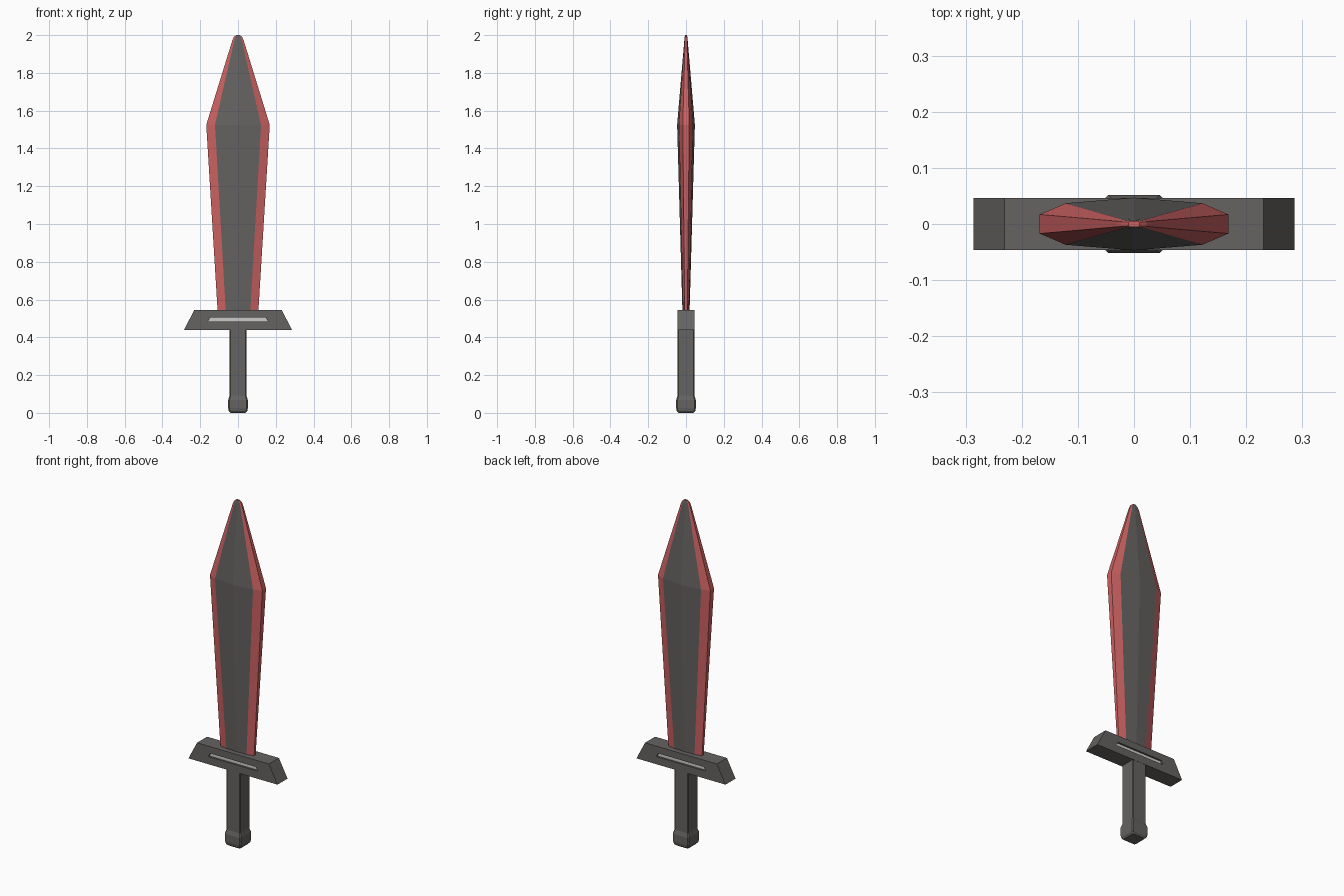
import bpy, bmesh

if "Cube" in bpy.data.objects:
    bpy.data.objects.remove(bpy.data.objects["Cube"])


def material(name, rgb):
    m = bpy.data.materials.new(name)
    m.diffuse_color = (*rgb, 1)
    m.use_nodes = True
    m.node_tree.nodes["Principled BSDF"].inputs["Base Color"].default_value = m.diffuse_color
    return m


DARK = material("dark_grey", (0.13, 0.125, 0.12))
RED = material("red_edge", (0.6, 0.12, 0.12))
LIGHT = material("light_grey", (0.6, 0.6, 0.6))


def loft(name, rings, mats, column_mats=None):
    """Skin a stack of equal-length closed rings and cap both ends."""
    bm = bmesh.new()
    rows = [[bm.verts.new(p) for p in ring] for ring in rings]
    n = len(rows[0])
    for a, b in zip(rows, rows[1:]):
        for i in range(n):
            j = (i + 1) % n
            f = bm.faces.new((a[i], a[j], b[j], b[i]))
            f.material_index = column_mats[i] if column_mats else 0
    bm.faces.new(rows[0][::-1])
    cap = bm.faces.new(rows[-1])
    cap.material_index = len(mats) - 1
    bmesh.ops.recalc_face_normals(bm, faces=bm.faces[:])
    me = bpy.data.meshes.new(name)
    bm.to_mesh(me)
    bm.free()
    for m in mats:
        me.materials.append(m)
    ob = bpy.data.objects.new(name, me)
    bpy.context.collection.objects.link(ob)
    return ob


def square(h, z, c):
    """Square ring of half-size h with chamfered corners c."""
    k = h - c
    return [(x, y, z) for x, y in ((-k, -h), (k, -h), (h, -k), (h, k),
                                   (k, h), (-k, h), (-h, k), (-h, -k))]


def trapezoid(name, low, high, z0, z1, y0, y1, mat):
    ring = [(-low, z0), (low, z0), (high, z1), (-high, z1)]
    return loft(name, [[(x, y, z) for x, z in ring] for y in (y0, y1)], [mat])


def blade_ring(z, inner, outer, ridge, mid, edge):
    half = [(0, -ridge), (inner, -mid), (outer, -edge), (outer, edge), (inner, mid)]
    pts = half + [(-x, -y) for x, y in half]
    return [(x, y, z) for x, y in pts]


# Blade: dark ridged core with red bevelled edges
loft("blade", [
    blade_ring(0.54, 0.065, 0.108, 0.019, 0.015, 0.007),
    blade_ring(1.525, 0.122, 0.168, 0.047, 0.037, 0.017),
    blade_ring(1.972, 0.020, 0.030, 0.009, 0.008, 0.005),
    blade_ring(1.990, 0.015, 0.022, 0.007, 0.006, 0.004),
    blade_ring(2.000, 0.007, 0.010, 0.005, 0.005, 0.003),
], [DARK, RED], [0, 1, 1, 1, 0, 0, 1, 1, 1, 0])

# Crossguard with a slot sunk in each face
guard = trapezoid("crossguard", 0.286, 0.231, 0.44, 0.545, -0.046, 0.046, DARK)
for side, s in (("front", -1), ("back", 1)):
    cutter = trapezoid(side + "_slot_cutter", 0.159, 0.147, 0.484, 0.506,
                       s * 0.034, s * 0.06, DARK)
    cutter.hide_render = True
    cutter.hide_set(True)
    mod = guard.modifiers.new(side + "_slot", 'BOOLEAN')
    mod.operation = 'DIFFERENCE'
    mod.solver = 'EXACT'
    mod.object = cutter
    # Pale strip on the slot floor
    trapezoid(side + "_slot_strip", 0.1585, 0.1465, 0.4845, 0.5055,
              s * 0.030, s * 0.036, LIGHT)

# Grip and pommel
loft("grip", [square(0.045, z, 0.005) for z in (0.08, 0.445)], [DARK])
loft("pommel", [square(h, z, 0.006) for h, z in
                ((0.040, 0), (0.049, 0.010), (0.052, 0.025),
                 (0.052, 0.068), (0.045, 0.092))], [DARK])
